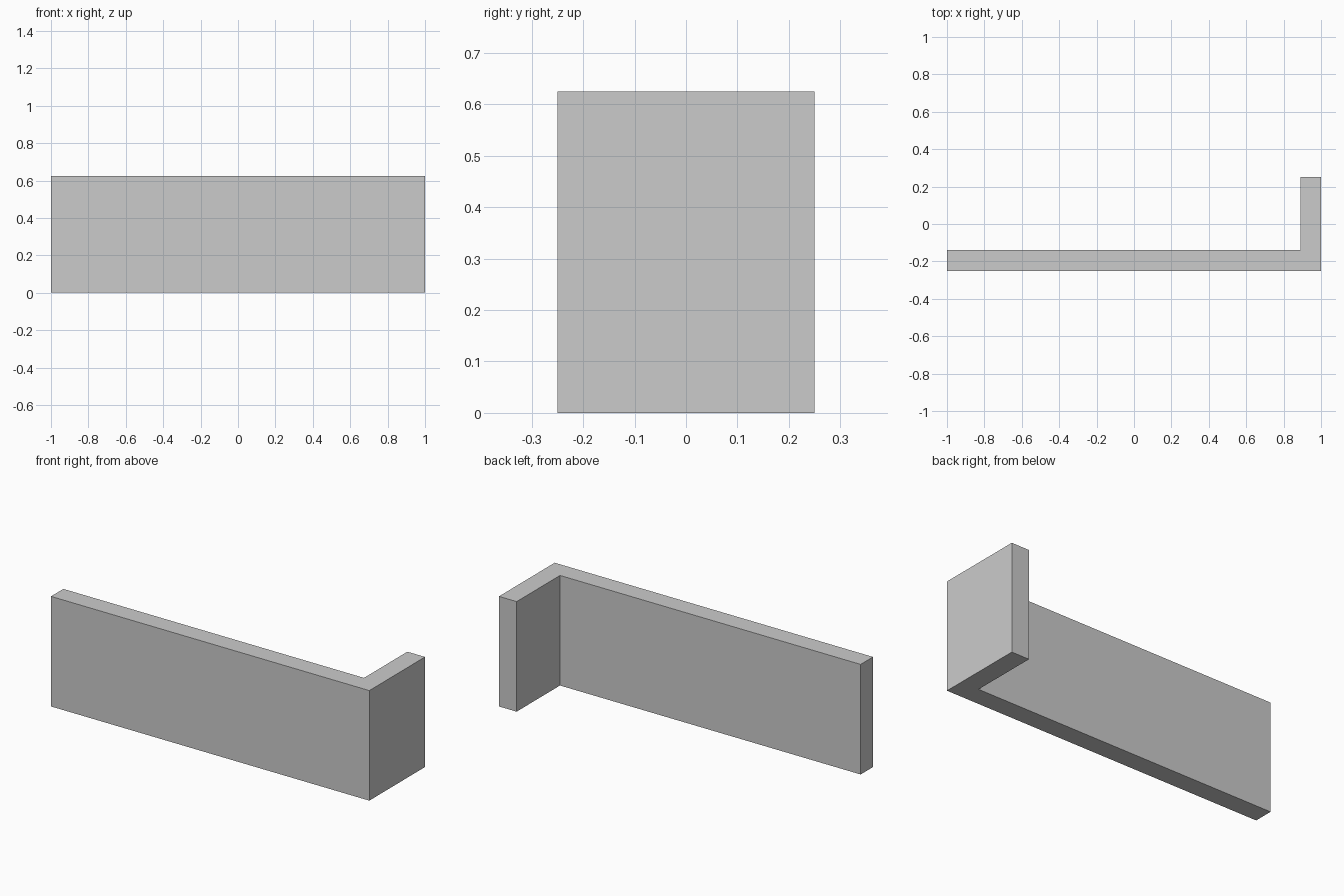
import bpy
import bmesh

if "Cube" in bpy.data.objects:
    bpy.data.objects.remove(bpy.data.objects["Cube"])

HEIGHT = 0.625
THICK = 0.111
X, Y = 1.0, 0.25

# L-shaped footprint: long front wall with a short return on the right
profile = [(-X, -Y), (X, -Y), (X, Y), (X - THICK, Y),
           (X - THICK, -Y + THICK), (-X, -Y + THICK)]

# Extrude the footprint up to the wall height
bm = bmesh.new()
base = bm.faces.new([bm.verts.new((x, y, 0)) for x, y in profile])
result = bmesh.ops.extrude_face_region(bm, geom=[base], use_keep_orig=True)
top = [v for v in result["geom"] if isinstance(v, bmesh.types.BMVert)]
bmesh.ops.translate(bm, verts=top, vec=(0, 0, HEIGHT))
bmesh.ops.recalc_face_normals(bm, faces=bm.faces)

mesh = bpy.data.meshes.new("corner_wall")
bm.to_mesh(mesh)
bm.free()
wall = bpy.data.objects.new("corner_wall", mesh)
bpy.context.collection.objects.link(wall)
